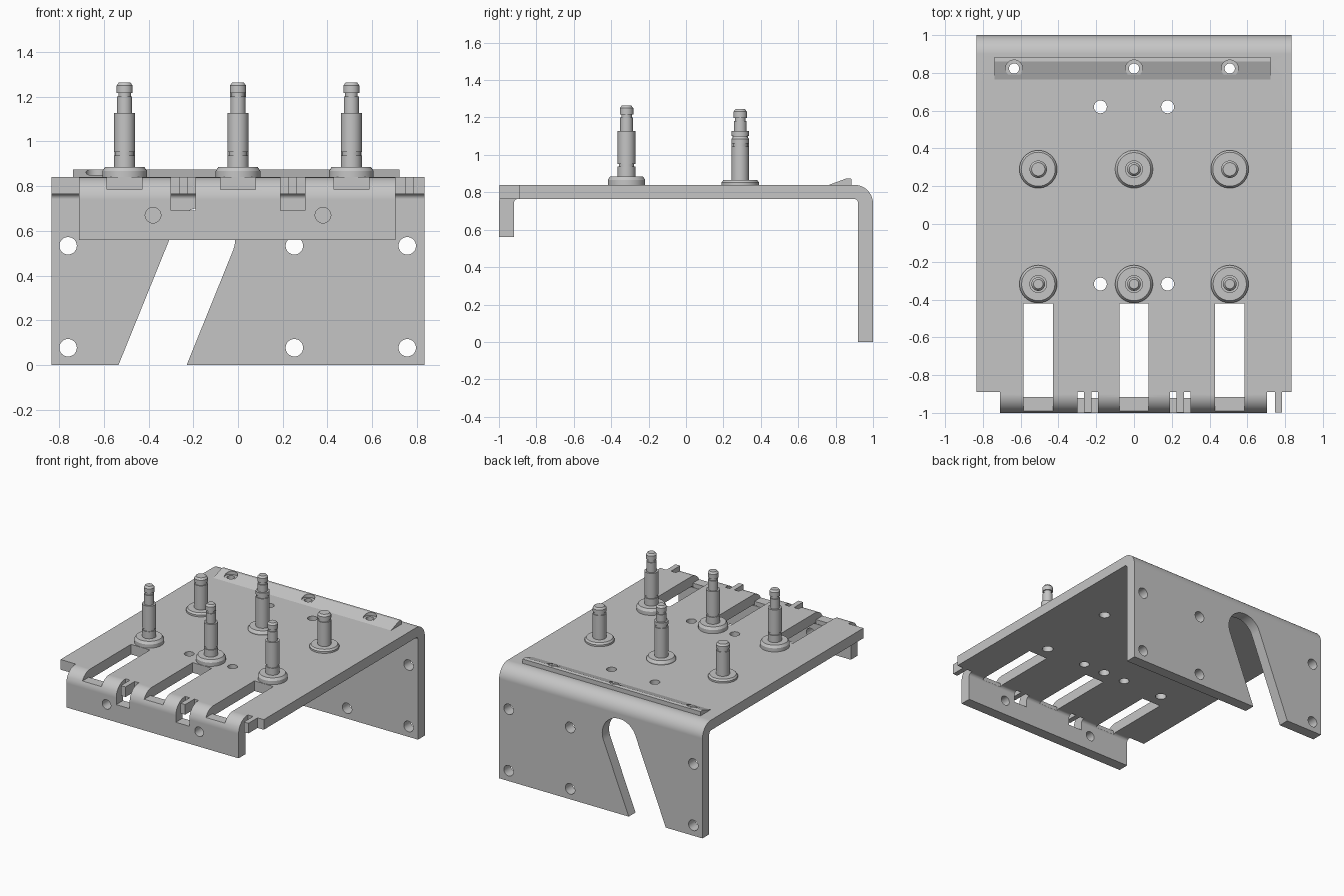
import bpy, bmesh, math

if "Cube" in bpy.data.objects:
    bpy.data.objects.remove(bpy.data.objects["Cube"])

steel = bpy.data.materials.new("grey_steel")
steel.diffuse_color = (0.56, 0.56, 0.56, 1)
steel.use_nodes = True
steel.node_tree.nodes["Principled BSDF"].inputs["Base Color"].default_value = steel.diffuse_color


def finish(name, bm):
    bmesh.ops.recalc_face_normals(bm, faces=bm.faces[:])
    me = bpy.data.meshes.new(name)
    bm.to_mesh(me)
    bm.free()
    me.materials.append(steel)
    ob = bpy.data.objects.new(name, me)
    bpy.context.collection.objects.link(ob)
    return ob


def activate(ob):
    bpy.ops.object.select_all(action='DESELECT')
    ob.select_set(True)
    bpy.context.view_layer.objects.active = ob


def prism(name, pts, axis, lo, hi):
    """Extrude a 2D outline along x (pts = y,z), y (pts = x,z) or z (pts = x,y)."""
    def place(p, h):
        return {'x': (h, p[0], p[1]), 'y': (p[0], h, p[1]), 'z': (p[0], p[1], h)}[axis]
    bm = bmesh.new()
    a = [bm.verts.new(place(p, lo)) for p in pts]
    b = [bm.verts.new(place(p, hi)) for p in pts]
    bm.faces.new(a)
    bm.faces.new(b)
    for i in range(len(pts)):
        j = (i + 1) % len(pts)
        bm.faces.new((a[i], a[j], b[j], b[i]))
    return finish(name, bm)


def box(name, x0, x1, y0, y1, z0, z1):
    return prism(name, [(x0, y0), (x1, y0), (x1, y1), (x0, y1)], 'z', z0, z1)


def arc(cx, cy, r, a0, a1, n=10):
    return [(cx + r * math.cos(math.radians(a0 + (a1 - a0) * i / n)),
             cy + r * math.sin(math.radians(a0 + (a1 - a0) * i / n))) for i in range(n + 1)]


def rod(u, v, r, axis, lo, hi):
    return prism("cutter", arc(u, v, r, 0, 352.5, 47), axis, lo, hi)


def cut(ob, cutter):
    activate(ob)
    m = ob.modifiers.new("cut", 'BOOLEAN')
    m.operation, m.solver, m.object = 'DIFFERENCE', 'EXACT', cutter
    bpy.ops.object.modifier_apply(modifier=m.name)
    bpy.data.objects.remove(cutter, do_unlink=True)


def smooth(ob, angle=25):
    activate(ob)
    bpy.ops.object.shade_smooth_by_angle(angle=math.radians(angle))


def lathe(name, x, y, prof, n=40):
    bm = bmesh.new()
    rings = [[bm.verts.new((x + r * math.cos(2 * math.pi * i / n),
                            y + r * math.sin(2 * math.pi * i / n), z)) for i in range(n)]
             for r, z in prof]
    for a, b in zip(rings, rings[1:]):
        for i in range(n):
            j = (i + 1) % n
            bm.faces.new((a[i], a[j], b[j], b[i]))
    bm.faces.new(rings[0])
    bm.faces.new(rings[-1])
    smooth(finish(name, bm))


TOP, BOT = 0.84, 0.765
PIN_X = (-0.507, 0, 0.507)
ROWS = (-0.318, 0.29)

# Bent sheet: back wall, top plate and front lip as one section
section = ([(1, 0)] + arc(0.9, 0.74, 0.1, 0, 90) + arc(-0.9, 0.74, 0.1, 90, 180)
           + [(-1, 0.56), (-0.92, 0.56)] + arc(-0.897, 0.742, 0.023, 180, 90, 5)
           + arc(0.897, 0.742, 0.023, 90, 0, 5) + [(0.92, 0)])
frame = prism("bent_frame", section, 'x', -0.835, 0.835)

# Front corners and notches around the tabs
for x0, x1, z0 in ((-1, -0.71, 0.5), (0.705, 1, 0.5), (-0.3, -0.19, 0.69), (0.19, 0.3, 0.69)):
    cut(frame, box("cutter", x0, x1, -1.1, -0.89, z0, 1))

# Three long slots, running shallower through the front bend
for x in PIN_X:
    cut(frame, box("cutter", x - 0.078, x + 0.078, -0.915, -0.42, 0.7, 1))
    cut(frame, box("cutter", x - 0.078, x + 0.078, -1.1, -0.91, 0.785, 1))

# Slanted round-topped opening in the back wall
opening = [(-0.575, -0.1), (-0.27, -0.1)] + arc(-0.153, 0.565, 0.141, -22, 158, 24)
cut(frame, prism("cutter", opening, 'y', 0.85, 1.1))

# Holes in the wall, lip and plate
for x in (-0.76, 0.252, 0.757):
    for z in (0.077, 0.533):
        cut(frame, rod(x, z, 0.039, 'y', 0.8, 1.1))
for x in (-0.38, 0.38):
    cut(frame, rod(x, 0.67, 0.035, 'y', -1.1, -0.85))
for x in (-0.178, 0.178):
    for y in (0.62, ROWS[0]):
        cut(frame, rod(x, y, 0.034, 'z', 0.7, 0.9))
for x in PIN_X:
    for y in ROWS:
        cut(frame, rod(x, y, 0.037, 'z', 0.7, 0.9))

# Wedge strip near the back edge, with spot-faced holes through the plate
strip = prism("wedge_strip", [(0.765, TOP), (0.86, 0.875), (0.885, 0.872), (0.885, TOP)],
              'x', -0.738, 0.722)
for x in (-0.635, 0, 0.507):
    cut(frame, rod(x, 0.823, 0.027, 'z', 0.7, 0.9))
    cut(strip, rod(x, 0.823, 0.027, 'z', 0.7, 0.9))
    cut(strip, rod(x, 0.823, 0.045, 'z', 0.85, 0.9))

smooth(strip, 12)
smooth(frame)
frame.modifiers.new("even_shading", 'WEIGHTED_NORMAL').keep_sharp = True

# Small flat tabs at the front edge
for x in (-0.245, 0.245, 0.765):
    box("locating_tab", x - 0.019, x + 0.019, -0.997, -0.89, BOT, TOP)


# Pins: collar over an open hole, shaft with groove, narrow neck with grooved tip
def stepped_pin(x, y, collar, groove, tip):
    lathe("stepped_pin", x, y, [
        (0.1, TOP), (0.1, collar - 0.018), (0.088, collar), (0.047, collar),
        (0.047, groove), (0.041, groove), (0.041, groove + 0.015), (0.047, groove + 0.015),
        (0.047, 1.127), (0.034, 1.127), (0.034, tip - 0.064), (0.028, tip - 0.064),
        (0.028, tip - 0.047), (0.036, tip - 0.047), (0.036, tip - 0.014), (0.025, tip)])


def short_pin(x, y):
    lathe("short_pin", x, y, [
        (0.1, TOP), (0.1, 0.853), (0.09, 0.866), (0.046, 0.866), (0.046, 1.045),
        (0.04, 1.045), (0.04, 1.06), (0.046, 1.06), (0.046, 1.086), (0.035, 1.1)])


for x in PIN_X:
    stepped_pin(x, ROWS[0], 0.885, 0.937, 1.264)
stepped_pin(0, ROWS[1], 0.866, 1.085, 1.245)
for x in (PIN_X[0], PIN_X[2]):
    short_pin(x, ROWS[1])
